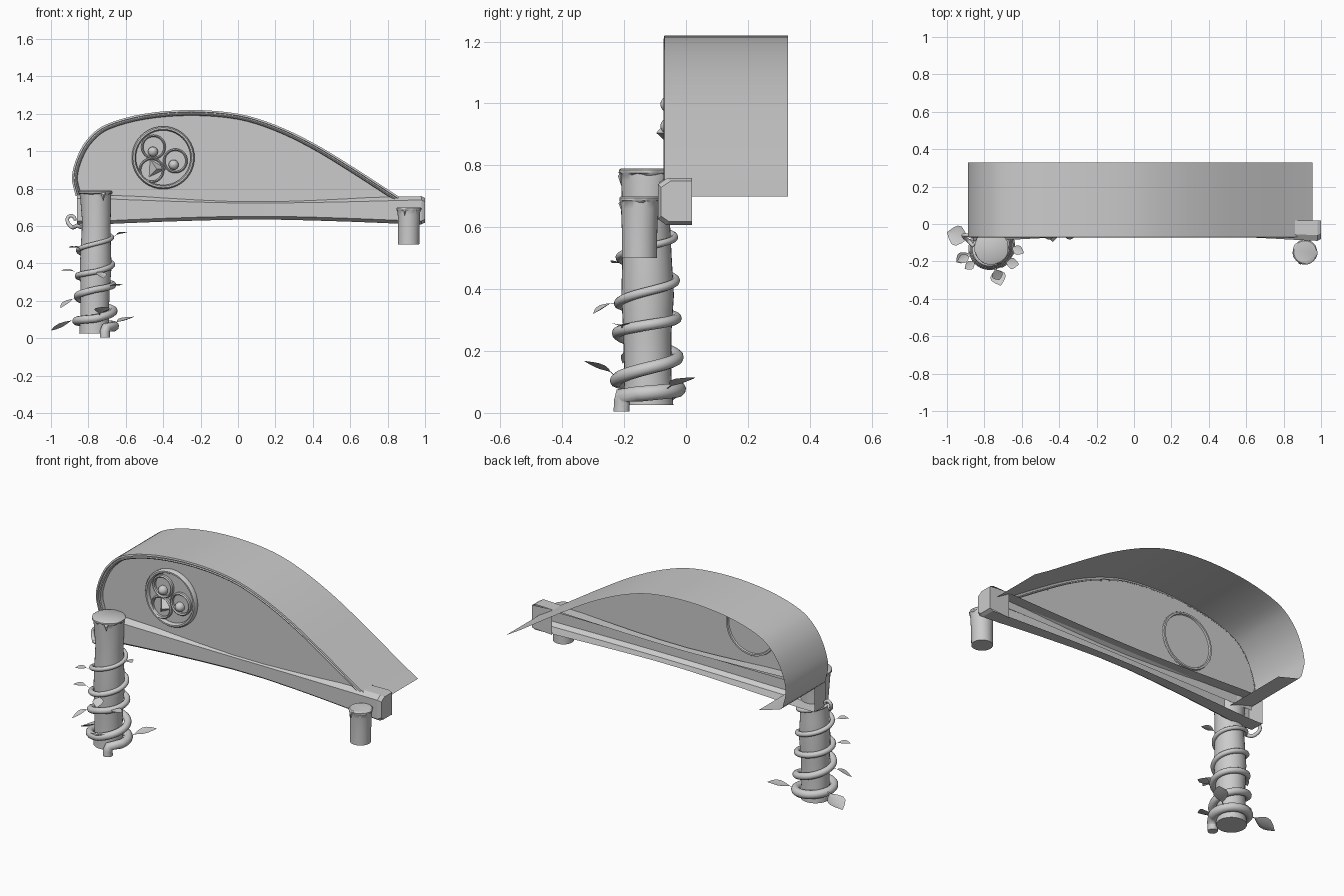
import bpy, math, random
from mathutils import Vector

if "Cube" in bpy.data.objects:
    bpy.data.objects.remove(bpy.data.objects["Cube"])

random.seed(4)


def mesh(name, verts, faces, angle=35):
    me = bpy.data.meshes.new(name)
    me.from_pydata(verts, [], faces)
    me.update()
    ob = bpy.data.objects.new(name, me)
    bpy.context.collection.objects.link(ob)
    bpy.ops.object.select_all(action='DESELECT')
    ob.select_set(True)
    bpy.context.view_layer.objects.active = ob
    bpy.ops.object.mode_set(mode='EDIT')
    bpy.ops.mesh.select_all(action='SELECT')
    bpy.ops.mesh.normals_make_consistent(inside=False)
    bpy.ops.object.mode_set(mode='OBJECT')
    bpy.ops.object.shade_smooth_by_angle(angle=math.radians(angle))
    return ob


def loft(name, rows, closed=False, caps=(False, False), angle=35):
    """Skin a list of equally long point rows."""
    n = len(rows[0])
    verts = [p for r in rows for p in r]
    faces = []
    for i in range(len(rows) - 1):
        for j in range(n if closed else n - 1):
            k = (j + 1) % n
            faces.append((i * n + j, i * n + k, (i + 1) * n + k, (i + 1) * n + j))
    if caps[0]:
        faces.append(tuple(range(n)))
    if caps[1]:
        faces.append(tuple(range((len(rows) - 1) * n, len(rows) * n)))
    return mesh(name, verts, faces, angle)


def spline(pts, steps=6):
    """Catmull-Rom through the points."""
    P = [Vector(p) for p in pts]
    P = [2 * P[0] - P[1]] + P + [2 * P[-1] - P[-2]]
    out = []
    for i in range(1, len(P) - 2):
        a, b, c, d = P[i - 1:i + 3]
        for s in range(steps):
            t = s / steps
            out.append(0.5 * (2 * b + (c - a) * t + (2 * a - 5 * b + 4 * c - d) * t * t
                              + (3 * b - a - 3 * c + d) * t ** 3))
    return out + [P[-2]]


def tube(name, pts, radii, depth):
    cu = bpy.data.curves.new(name, 'CURVE')
    cu.dimensions = '3D'
    cu.bevel_depth, cu.bevel_resolution, cu.use_fill_caps = depth, 3, True
    sp = cu.splines.new('POLY')
    sp.points.add(len(pts) - 1)
    for q, p, r in zip(sp.points, pts, radii):
        q.co, q.radius = (*p, 1), r
    sp.use_smooth = True
    ob = bpy.data.objects.new(name, cu)
    bpy.context.collection.objects.link(ob)


# Roof: curved sheet with an inward lip at the left end
arch = spline([(-.868, .76), (-.888, .86), (-.86, .97), (-.80, 1.07), (-.70, 1.145), (-.5, 1.2),
               (-.25, 1.22), (0, 1.2), (.2, 1.14), (.4, 1.045), (.6, .925), (.86, .757)], 4)
full = [Vector((-.71, .70)), Vector((-.85, .74))] + arch + [Vector((.955, .70))]
loft("roof", [[(p.x, y, p.y) for p in full] for y in (-.07, .33)])


def inset(d):
    out = []
    for i, p in enumerate(arch):
        t = (arch[min(i + 1, len(arch) - 1)] - arch[max(i - 1, 0)]).normalized()
        out.append(p + Vector((t.y, -t.x)) * d)
    return out


# Stepped moulding along the front edge of the arch
steps = [(0, -.07), (.010, -.072), (.012, -.062), (.018, -.062), (.021, -.07),
         (.027, -.066), (.03, -.045)]
loft("arch_trim", [[(p.x, y, p.y) for p in inset(d)] for d, y in steps])

# Gable wall inside the arch
edge = inset(.024)
mesh("gable_wall", [(p.x, -.046, p.y) for p in edge] + [(.86, -.046, .71), (-.84, -.046, .71)],
     [tuple(range(len(edge) + 2))])

# Beam: chamfered channel, open at the back, slimmer in the middle
rows = []
for x in (-.86, -.75, -.6, -.4, -.2, 0, .2, .4, .6, .75, .87, .98, 1.0):
    k = min(1, abs(x - .1) / .85) ** 1.5
    yf, zt, zb = -.055 - .035 * k, .742 + (.025 if x < 0 else .017) * k, .635 - .027 * k
    if x == 1.0:
        yf, zt, zb = yf + .01, zt - .01, zb + .01
    rows.append([(x, .02, zt), (x, yf + .03, zt), (x, yf, zt - .02),
                 (x, yf, zb + .018), (x, yf + .025, zb), (x, .02, zb)])
loft("beam", rows, caps=(True, True), angle=25)
mesh("beam_end_back", [(.87, .02, .607), (1, .02, .615), (1, .02, .75), (.87, .02, .758)],
     [(0, 1, 2, 3)])


# Round posts, each row is x, y, z, radius
def post(name, sections, n=32):
    rows = []
    for i, (x, y, z, r) in enumerate(sections):
        row = []
        for j in range(n):
            a = math.tau * j / n
            rr, zz = r, z
            if len(sections) - 4 <= i < len(sections) - 1:
                rr += random.uniform(-.002, .002)
                if i == len(sections) - 4:
                    zz += random.uniform(-.006, .004)
            row.append((x + rr * math.cos(a), y + rr * math.sin(a), zz))
        rows.append(row)
    loft(name, rows, True, (True, True))


post("left_post", [(-.768, -.122, .025, .081), (-.767, -.123, .12, .076), (-.764, -.125, .26, .078),
                   (-.761, -.124, .38, .085), (-.76, -.126, .50, .08), (-.757, -.128, .62, .076),
                   (-.761, -.127, .75, .083), (-.762, -.127, .772, .084), (-.762, -.127, .776, .091),
                   (-.762, -.127, .785, .091), (-.762, -.127, .79, .083)])
post("right_post", [(.912, -.150, .50, .057), (.913, -.150, .58, .057), (.914, -.150, .66, .06),
                    (.914, -.15, .683, .061), (.914, -.15, .686, .066), (.914, -.15, .695, .066),
                    (.914, -.15, .70, .06)])
# Split in the rim of each post
for nm, x, y, z, r in (("left_post_split", -.72, -.21, .78, .015), ("right_post_split", .89, -.208, .69, .013)):
    mesh(nm, [(x - r, y, z), (x + r, y, z), (x, y, z - 3 * r), (x, y - .01, z - r)],
         [(0, 1, 3), (1, 2, 3), (2, 0, 3), (0, 2, 1)])


# Round ornament on the gable: profiles (radius, y) turned about the y axis
def turned(name, cx, cz, prof, n=40):
    loft(name, [[(cx + r * math.cos(math.tau * j / n), y, cz + r * math.sin(math.tau * j / n))
                 for j in range(n)] for r, y in prof], True)


turned("ornament_ring", -.4, .965, [(.168, -.045), (.168, -.062), (.161, -.072), (.152, -.072),
                                    (.146, -.062), (.146, -.05), (0.0005, -.05)])
turned("ornament_back_ring", -.4, .965, [(.165, -.046), (.163, -.037), (.153, -.037), (.15, -.046)])
for i, (cx, cz, r) in enumerate([(-.452, 1.022), (-.335, .948), (-.462, .898)][k] + (q,)
                                for k, q in enumerate((.066, .066, .068))):
    turned(f"ornament_loop_{i}", cx, cz, [(r, -.05), (r, -.064), (r - .006, -.07),
                                          (r - .012, -.064), (r - .012, -.05)], 32)
for i, (cx, cz) in enumerate([(-.455, .997), (-.344, .927)]):
    turned(f"ornament_bead_{i}", cx, cz, [(.027, -.05), (.026, -.064), (.019, -.075),
                                          (.01, -.081), (.0005, -.083)], 24)
mesh("ornament_spike", [(-.47, -.05, .957), (-.475, -.05, .862), (-.385, -.05, .905), (-.435, -.096, .905)],
     [(0, 1, 3), (1, 2, 3), (2, 0, 3), (0, 2, 1)])

# Vine: stem from the ground, winding up the left post, ending in a curl
heights = [.05, .105, .26, .355, .505, .635]
path = [Vector(p) for p in ((-.712, -.208, .004), (-.712, -.208, .035), (-.705, -.205, .057))]
for s in range(10, int(4.72 * 48)):
    t = s / 48
    i = int(t)
    z = heights[i] + (heights[i + 1] - heights[i]) * (t - i)
    a = math.tau * t - math.pi / 2
    r = .102 - .003 * t + .004 * math.sin(2 * a)
    path.append(Vector((-.763 + r * math.cos(a), -.125 + r * math.sin(a), z)))
path += spline([(-.862, -.115, .602), (-.885, -.09, .592), (-.908, -.07, .615), (-.912, -.06, .64),
                (-.895, -.06, .655), (-.875, -.062, .645), (-.872, -.065, .63)])
m = len(path)
tube("vine", path, [1 - .68 * (i / m) ** .7 for i in range(m)], .027)

# Leaves: base, tip, width
leaves = [((-.86, -.09, .10), (-1.0, -.045, .04), .055), ((-.67, -.07, .07), (-.555, .028, .115), .04),
          ((-.745, -.225, .115), (-.712, -.33, .168), .042), ((-.865, -.14, .215), (-.95, -.205, .16), .03),
          ((-.70, -.205, .27), (-.615, -.215, .285), .03), ((-.75, -.225, .355), (-.72, -.30, .32), .03),
          ((-.865, -.165, .35), (-.945, -.2, .362), .024), ((-.665, -.12, .54), (-.588, -.155, .568), .026),
          ((-.84, -.195, .475), (-.905, -.24, .485), .024)]
for i, (b, t, w) in enumerate(leaves):
    b, t = Vector(b), Vector(t)
    d = t - b
    side = d.cross(Vector((0, 0, 1))).normalized()
    up = side.cross(d).normalized()
    rows = []
    for u, k in ((0, .06), (.22, .08), (.36, .6), (.52, .98), (.68, .95), (.83, .6), (.93, .25), (1, .01)):
        c = b + d * u + up * (.012 * math.sin(math.pi * u))
        rows.append([c - side * w * k, c - up * w * k * .3, c + side * w * k])
    loft(f"leaf_{i}", rows, angle=60)
